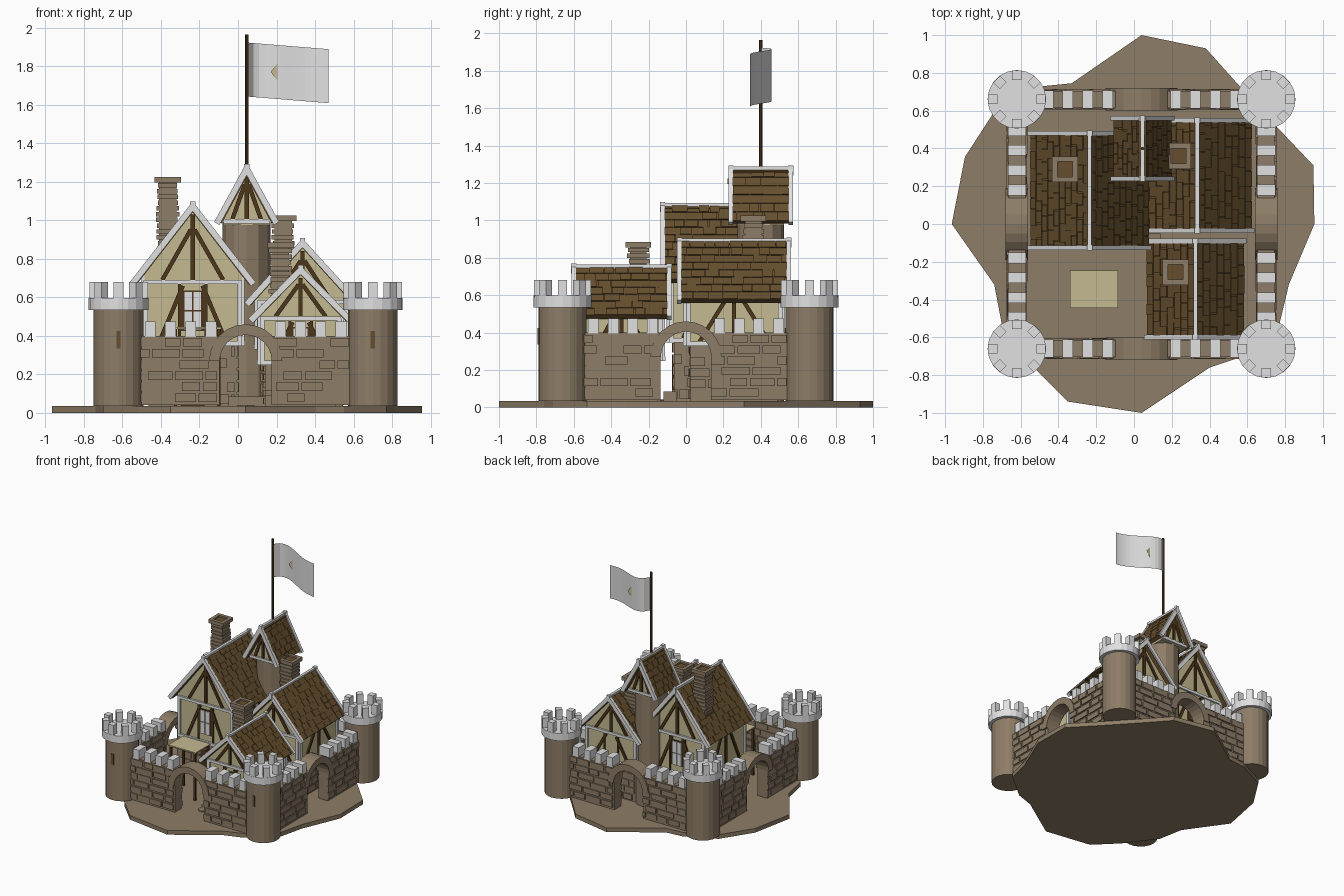
import bpy, bmesh, math, random
from mathutils import Matrix, Vector

if "Cube" in bpy.data.objects:
    bpy.data.objects.remove(bpy.data.objects["Cube"])

random.seed(4)
Z = Vector((0, 0, 1))


def material(name, rgb):
    m = bpy.data.materials.new(name)
    m.diffuse_color = (*rgb, 1)
    m.use_nodes = True
    m.node_tree.nodes["Principled BSDF"].inputs["Base Color"].default_value = m.diffuse_color
    return m


STONE = material("stone", (.27, .205, .135))
CREAM = material("cream_plaster", (.55, .49, .28))
WHITE = material("white_trim", (.75, .75, .75))
ROOF = material("roof_brown", (.13, .076, .026))
TIMBER = material("dark_timber", (.075, .037, .011))


class Part:
    """Collects simple solids into one object."""

    def __init__(self, name, mat):
        self.name, self.mat, self.bm = name, mat, bmesh.new()

    def box(self, lo, hi, M=Matrix()):
        lo, hi = Vector(lo), Vector(hi)
        S = Matrix.Translation((lo + hi) / 2) @ Matrix.Diagonal((*(hi - lo), 1))
        bmesh.ops.create_cube(self.bm, size=1, matrix=M @ S)

    def cyl(self, x, y, r, z0, z1, n=20):
        bmesh.ops.create_cone(self.bm, cap_ends=True, segments=n, radius1=r, radius2=r, depth=z1 - z0,
                              matrix=Matrix.Translation((x, y, (z0 + z1) / 2)))

    def prism(self, pts, t0, t1, M=Matrix()):
        """Extrude a 2D outline from height t0 to t1 in frame M."""
        rings = [[self.bm.verts.new(M @ Vector((a, b, t))) for a, b in pts] for t in (t0, t1)]
        self.bm.faces.new(rings[0][::-1])
        self.bm.faces.new(rings[1])
        for i in range(len(pts)):
            j = (i + 1) % len(pts)
            self.bm.faces.new((rings[0][i], rings[0][j], rings[1][j], rings[1][i]))

    def line(self, F, a, b, w, t, back=-.004):
        """Flat beam from a to b drawn in the plane of frame F."""
        d = Vector(b) - Vector(a)
        M = F @ Matrix.Translation((*a, 0)) @ Matrix.Rotation(math.atan2(d.y, d.x), 4, 'Z')
        self.box((0, -w / 2, back), (d.length, w / 2, t), M)

    def bricks(self, F, w, h, rows, size, gap, t):
        """Courses of blocks of random width on a panel."""
        rh = h / rows
        for r in range(rows):
            u = -random.uniform(0, size * .6)
            while u < w - .01:
                e = u + size * random.uniform(.7, 1.3)
                a, b = max(u, 0), min(e, w)
                if b - a > gap * 2:
                    self.box((a, r * rh + gap / 2, -.003), (b - gap, (r + 1) * rh - gap / 2, t * random.uniform(.6, 1.2)), F)
                u = e

    def done(self):
        bmesh.ops.recalc_face_normals(self.bm, faces=self.bm.faces)
        me = bpy.data.meshes.new(self.name)
        self.bm.to_mesh(me)
        self.bm.free()
        me.materials.append(self.mat)
        ob = bpy.data.objects.new(self.name, me)
        bpy.context.collection.objects.link(ob)
        return ob


def frame(o, u, v):
    u, v = Vector(u).normalized(), Vector(v).normalized()
    M = Matrix((u, v, u.cross(v))).transposed().to_4x4()
    M.translation = o
    return M


# irregular ground slab
g = Part("ground", STONE)
g.prism([(.04, 1), (-.33, .745), (-.48, .73), (-.73, .61), (-.895, .355), (-.965, 0), (-.74, -.32), (-.70, -.53),
         (-.52, -.77), (-.35, -.94), (.04, -1), (.4, -.76), (.55, -.71), (.77, -.53), (.82, -.32), (.955, 0),
         (.95, .31), (.76, .51), (.55, .74), (.38, .93)], 0, .035)
g.done()

# corner towers with crenellated caps and arrow slits
body, cap, slit = Part("corner_towers", STONE), Part("tower_battlements", WHITE), Part("arrow_slits", ROOF)
for x in (-.62, .70):
    for y in (-.66, .66):
        body.cyl(x, y, .129, .035, .54)
        cap.cyl(x, y, .155, .535, .597)
        for k in range(8):
            M = Matrix.Translation((x, y, 0)) @ Matrix.Rotation(k * math.pi / 4, 4, 'Z')
            cap.box((.103, -.025, .59), (.152, .025, .68), M)
        slit.box((x - .011, y - .133, .335), (x + .011, y - .12, .425))
for p in (body, cap, slit):
    p.done()

# four identical curtain walls, each with a central arched gate
wall, brick = Part("curtain_walls", STONE), Part("wall_bricks", STONE)
merlon, arch = Part("wall_merlons", WHITE), Part("gate_arches", STONE)
for k in range(4):
    R = Matrix.Translation((.04, 0, 0)) @ Matrix.Rotation(k * math.pi / 2, 4, 'Z')
    for s in (-1, 1):
        x0, x1 = sorted((s * .135, s * .55))
        wall.box((x0, -.705, .04), (x1, -.615, .4), R)
        brick.bricks(R @ frame((x0, -.705, .05), (1, 0, 0), Z), .415, .345, 6, .13, .014, .009)
        brick.bricks(R @ frame((x1, -.615, .05), (-1, 0, 0), Z), .415, .345, 6, .13, .014, .009)
        for i in range(4):
            m = s * (.18 + i * .105)
            merlon.box((m - .028, -.708, .395), (m + .028, -.612, .475), R)
    n = 12
    ring = [(r * math.cos(a), .27 + r * math.sin(a))
            for r, seq in ((.19, range(n + 1)), (.135, range(n, -1, -1))) for a in [math.pi * i / n for i in seq]]
    arch.prism(ring, -.06, .06, R @ frame((0, -.66, 0), (1, 0, 0), Z))
for p in (wall, brick, merlon, arch):
    p.done()


def window(F, u, v, w, h, name):
    fr, bars = Part(name + "_panes", WHITE), Part(name + "_surround", TIMBER)
    bars.box((u - w / 2 - .015, v - .005, 0), (u + w / 2 + .015, v + h + .005, .007), F)
    for i in range(2):
        for j in range(2):
            a, b = u - w / 2 + i * w / 2, v + j * h / 2
            fr.box((a + .003, b + .003, 0), (a + w / 2 - .003, b + h / 2 - .003, .014), F)
    fr.done()
    bars.done()


def house(name, cx, y0, y1, hw, ridge, eave, floor, inset, footing=True):
    """Timber-framed house: stone footing, plaster body, tiled gable roof."""
    b, yf, yb = hw - inset, y0 + .035, y1 - .035
    rise = ridge - eave
    wt = eave + inset * rise / hw - .03
    D = yb - yf
    plaster, trim = Part(name + "_plaster", CREAM), Part(name + "_white_trim", WHITE)
    beams, roof = Part(name + "_timbers", TIMBER), Part(name + "_roof_tiles", ROOF)
    front, back = frame((cx, yf, 0), (1, 0, 0), Z), frame((cx, yb, 0), (-1, 0, 0), Z)
    plaster.prism([(-b, floor), (b, floor), (b, wt), (0, ridge - .03), (-b, wt)], -D, 0, front)
    for F, yr in ((front, y0), (back, y1)):
        E = F.copy()
        E.translation.y = yr
        trim.line(F, (-b, eave), (b, eave), .022, .014)
        beams.line(F, (0, eave), (0, ridge - .05), .022, .012)
        for s in (-1, 1):
            beams.line(F, (s * .01, eave + .68 * rise), (s * .62 * b, eave + .01), .022, .011)
            trim.line(E, (s * (hw + .005), eave - .012), (0, ridge - .008), .032, .012, -.012)
            if footing:
                trim.line(F, (s * (b - .01), floor), (s * (b - .01), eave), .024, .014)
                beams.line(F, (s * .2 * b, eave - .02), (s * .66 * b, floor + .03), .022, .011)
                beams.line(F, (s * .27 * b, floor), (s * .27 * b, eave), .014, .009)
        if footing:
            trim.line(F, (-b, floor + .01), (b, floor + .01), .024, .016)
        # small finial block on the ridge end
        trim.box((-.014, ridge - .035, -.014), (.014, ridge + .018, .014), E)
    trim.box((cx - .011, y0, ridge - .015), (cx + .011, y1, ridge + .013))
    for s in (-1, 1):
        # side wall framing
        F = frame((cx + s * b, yf if s > 0 else yb, 0), (0, s, 0), Z)
        if footing:
            trim.line(F, (0, floor + .01), (D, floor + .01), .024, .016)
            for u in (.012, D - .012):
                trim.line(F, (u, floor), (u, wt), .024, .014)
            beams.line(F, (D / 2, floor), (D / 2, wt), .022, .012)
            for q in (-1, 1):
                beams.line(F, (D / 2 + q * .03, wt), (D / 2 + q * D * .36, floor + .02), .022, .011)
        # tiled slope
        L, W = math.hypot(hw, rise), y1 - y0
        F = frame((cx + s * hw, y0 if s > 0 else y1, eave), (0, s, 0), (-s * hw, 0, rise))
        roof.box((0, 0, -.024), (W, L, 0), F)
        roof.bricks(F, W, L, max(6, round(L / .05)), .075, .004, .007)
    if footing:
        stone = Part(name + "_stone_base", STONE)
        c = b - .025
        stone.box((cx - c, yf + .025, .035), (cx + c, yb - .025, floor + .01))
        for o, u, w in (((cx - c, yf + .025, .04), (1, 0, 0), 2 * c), ((cx + c, yb - .025, .04), (-1, 0, 0), 2 * c),
                        ((cx + c, yf + .025, .04), (0, 1, 0), D - .05), ((cx - c, yb - .025, .04), (0, -1, 0), D - .05)):
            stone.bricks(frame(o, u, Z), w, floor - .04, 5, .1, .012, .009)
        stone.done()
    for p in (plaster, trim, beams, roof):
        p.done()
    return front, back


hall, hall_back = house("hall", -.235, -.125, .48, .31, 1.08, .68, .35, .055)
barn, _ = house("rear_house", .335, -.035, .55, .285, .89, .575, .33, .05)
cot, _ = house("front_house", .325, -.6, -.09, .255, .75, .49, .25, .045)
house("stair_tower", .045, .24, .56, .15, 1.275, .995, .975, .03, False)
window(hall, 0, .43, .09, .2, "hall_window")
window(hall_back, 0, .43, .09, .2, "hall_rear_window")
window(cot, 0, .31, .08, .13, "front_house_window")

# round stair tower
p = Part("stair_tower_shaft", STONE)
p.cyl(.045, .4, .125, .035, .99, 12)
p.done()

# hall door and step, gate step and paving
p = Part("hall_door", TIMBER)
p.box((-.06, .035, -.03), (.06, .28, -.014), hall)
p.done()
p = Part("steps_and_paving", STONE)
p.box((-.05, -.12, .035), (.14, -.05, .085))
for i in range(6):
    p.cyl(.03 + .02 * (i % 2), -.16 - .075 * i, .042, .03, .041, 6)
p.done()

# market canopy on posts
p = Part("canopy", CREAM)
p.box((-.34, -.445, .435), (-.085, -.245, .445))
p.done()
p = Part("canopy_posts", TIMBER)
for x in (-.325, -.10):
    for y in (-.43, -.26):
        p.box((x - .008, y - .008, .035), (x + .008, y + .008, .437))
p.done()

# chimneys: jittered stone courses, wide cap and dark flue
for name, x, y, z0, z1 in (("hall", -.365, .29, .75, 1.225), ("rear_house", .235, .36, .6, 1.025),
                           ("front_house", .22, -.255, .5, .885)):
    p, flue = Part(name + "_chimney", STONE), Part(name + "_flue", ROOF)
    n = round((z1 - .03 - z0) / .03)
    p.box((x - .045, y - .045, z0), (x + .045, y + .045, z1 - .02))
    for i in range(n):
        z, h = z0 + i * .03, [random.uniform(.049, .062) for _ in range(4)]
        p.box((x - h[0], y - h[1], z), (x + h[2], y + h[3], z + .023))
    for s in (-1, 1):
        p.box((x - .068, y + s * .054 - .014, z1 - .03), (x + .068, y + s * .054 + .014, z1))
        p.box((x + s * .054 - .014, y - .04, z1 - .03), (x + s * .054 + .014, y + .04, z1))
    flue.box((x - .042, y - .042, z1 - .025), (x + .042, y + .042, z1 - .012))
    p.done()
    flue.done()

# flagpole and waving flag with a diamond badge
p = Part("flagpole", TIMBER)
p.cyl(.045, .4, .009, 1.2, 1.965, 8)
p.done()


def wave(t):
    return .4 + .057 * math.sin(1.5 * math.pi * t ** .65)


p = Part("flag", WHITE)
N = 14
cols = [[p.bm.verts.new((.05 + .42 * i / N, wave(i / N), z - .034 * i / N)) for z in (1.642, 1.922)] for i in range(N + 1)]
for a, b in zip(cols, cols[1:]):
    p.bm.faces.new((a[0], b[0], b[1], a[1]))
p.done()
p = Part("flag_badge", CREAM)
p.prism([(-.035, 0), (0, -.045), (.035, 0), (0, .045)], -.0005, .0005,
        frame((.205, wave(.37), 1.77), (1, 0, 0), Z))
p.done()
